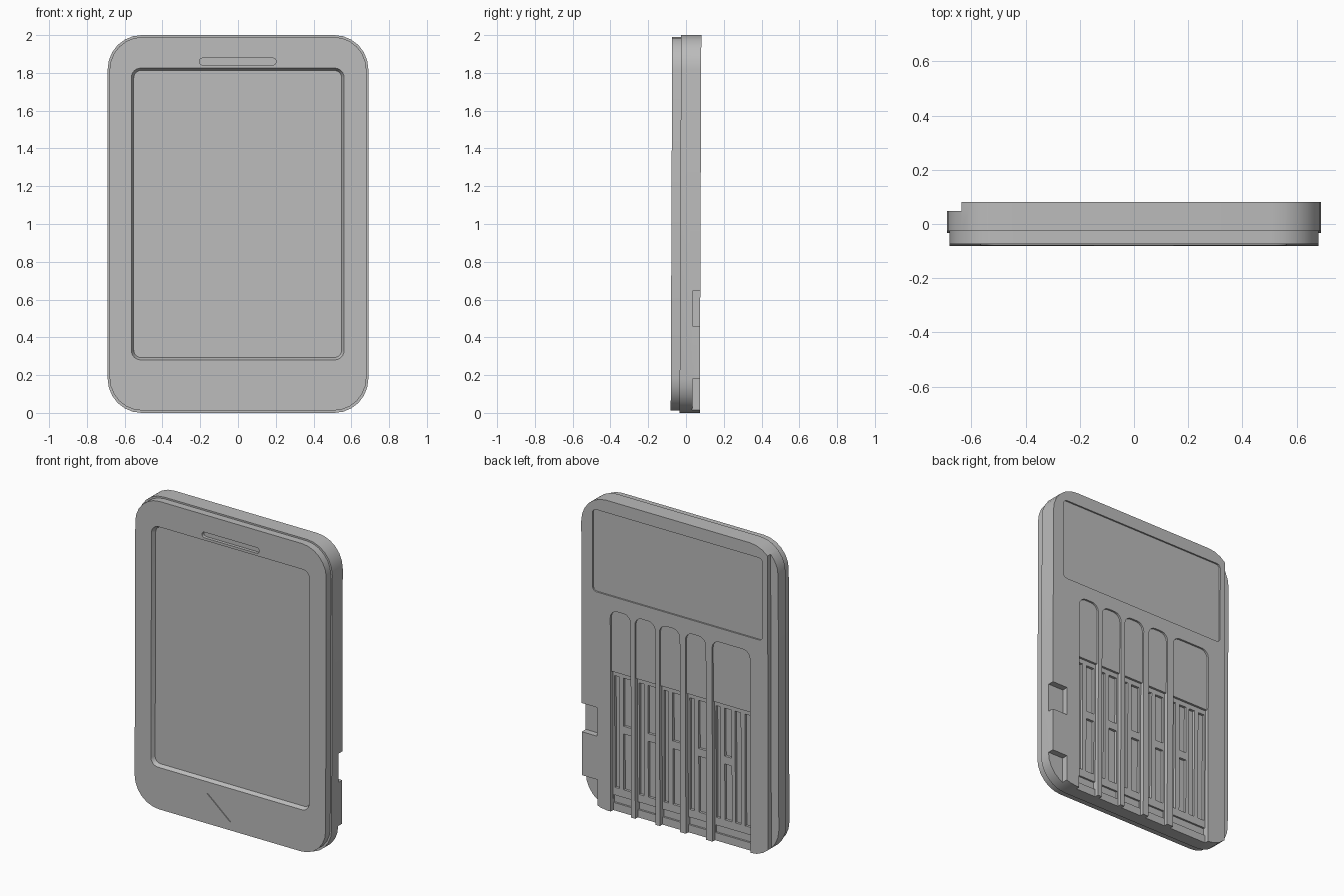
import bpy, bmesh, math

if "Cube" in bpy.data.objects:
    bpy.data.objects.remove(bpy.data.objects["Cube"])

FRONT, BACK, SPLIT = -0.077, 0.077, -0.03

grey = bpy.data.materials.new("light grey plastic")
grey.diffuse_color = (0.5, 0.5, 0.5, 1)
grey.use_nodes = True
grey.node_tree.nodes["Principled BSDF"].inputs["Base Color"].default_value = grey.diffuse_color


def rounded(x0, x1, z0, z1, r, seg=6, lower=True):
    """Outline of a rounded rectangle in the xz plane."""
    corners = [(x1 - r, z1 - r, 0), (x0 + r, z1 - r, 90)]
    pts = []
    if lower:
        corners += [(x0 + r, z0 + r, 180), (x1 - r, z0 + r, 270)]
    for cx, cz, a0 in corners:
        for i in range(seg + 1):
            a = math.radians(a0 + 90 * i / seg)
            pts.append((cx + r * math.cos(a), cz + r * math.sin(a)))
    return pts if lower else pts + [(x0, z0), (x1, z0)]


def box(x0, x1, z0, z1):
    return [(x1, z1), (x0, z1), (x0, z0), (x1, z0)]


def prism(name, near, y0, y1, far=None):
    """Join outline near (at y0) to outline far (at y1); the card leans very slightly."""
    bm = bmesh.new()
    lean = lambda y, z: y + 0.004 * (z - 1)
    a = [bm.verts.new((x, lean(y0, z), z)) for x, z in near]
    b = [bm.verts.new((x, lean(y1, z), z)) for x, z in (far or near)]
    bm.faces.new(a)
    bm.faces.new(b[::-1])
    n = len(a)
    for i in range(n):
        bm.faces.new((a[i], b[i], b[(i + 1) % n], a[(i + 1) % n]))
    bmesh.ops.recalc_face_normals(bm, faces=bm.faces)
    me = bpy.data.meshes.new(name)
    bm.to_mesh(me)
    bm.free()
    me.materials.append(grey)
    ob = bpy.data.objects.new(name, me)
    bpy.context.collection.objects.link(ob)
    return ob


def carve(body, cutters):
    bpy.context.view_layer.objects.active = body
    for c in cutters:
        m = body.modifiers.new("cut", 'BOOLEAN')
        m.operation, m.solver, m.object = 'DIFFERENCE', 'EXACT', c
        bpy.ops.object.modifier_apply(modifier=m.name)
        bpy.data.objects.remove(c)


def back_cut(pts, depth):
    return prism("cutter", pts, BACK - depth, BACK + 0.05)


# Front shell with label recess, finger groove and insertion arrow
front = prism("front_shell", rounded(-0.68, 0.68, 0.012, 1.99, 0.175), FRONT, SPLIT + 0.01)
carve(front, [
    prism("cutter", rounded(-0.565, 0.562, 0.28, 1.826, 0.05), FRONT - 0.001, FRONT + 0.025,
          rounded(-0.552, 0.549, 0.293, 1.813, 0.04)),
    prism("cutter", rounded(-0.205, 0.202, 1.842, 1.878, 0.0175, 4), FRONT - 0.05, FRONT + 0.02),
    prism("cutter", [(-0.165, 0.205), (0, 0.065), (0.162, 0.205)], FRONT - 0.05, FRONT + 0.006),
])

# Back shell: lowered left strip, two right-side notches, shallow label recess
back = prism("back_shell", rounded(-0.69, 0.69, 0, 2, 0.18), SPLIT, BACK)
cuts = [
    back_cut(box(-0.8, -0.637, -0.1, 2.1), 0.032),
    back_cut(box(0.58, 0.8, 0.46, 0.645), 0.04),
    back_cut(box(0.58, 0.8, -0.1, 0.18), 0.04),
    back_cut(rounded(-0.60, 0.61, 1.39, 1.92, 0.025, 3), 0.01),
]

# Contact bays: shallow rounded top, deeper open bottom, ribs left between
bays = [(0.34, 0.485), (0.165, 0.31), (-0.01, 0.135), (-0.195, -0.05), (-0.51, -0.24)]
for i, (x0, x1) in enumerate(bays):
    cuts.append(back_cut(rounded(x0, x1, 0.85, 1.30, 0.05, 4, lower=False), 0.012))
    cuts.append(back_cut(box(x0, x1, -0.1, 0.90), 0.026))
    # Contact windows: long ones, and one split in two
    if i < 4:
        longs, split = [(x1 - 0.045, x1 - 0.012)], (x0 + 0.012, x0 + 0.07)
    else:
        longs = [(-0.28, -0.25), (-0.425, -0.385), (-0.50, -0.455)]
        split = (-0.36, -0.31)
    for a, b in longs:
        cuts.append(back_cut(box(a, b, 0.15, 0.87), 0.042))
    cuts.append(back_cut(box(*split, 0.56, 0.87), 0.042))
    cuts.append(back_cut(box(*split, 0.15, 0.51), 0.042))
    # Cross groove at the foot of the bay
    cuts.append(back_cut(box(x0 + 0.002, x1 - 0.002, 0.05, 0.10), 0.038))
carve(back, cuts)

# Smooth only the rounded corners
for ob in (front, back):
    bpy.ops.object.select_all(action='DESELECT')
    ob.select_set(True)
    bpy.context.view_layer.objects.active = ob
    bpy.ops.object.shade_smooth_by_angle(angle=math.radians(25))
